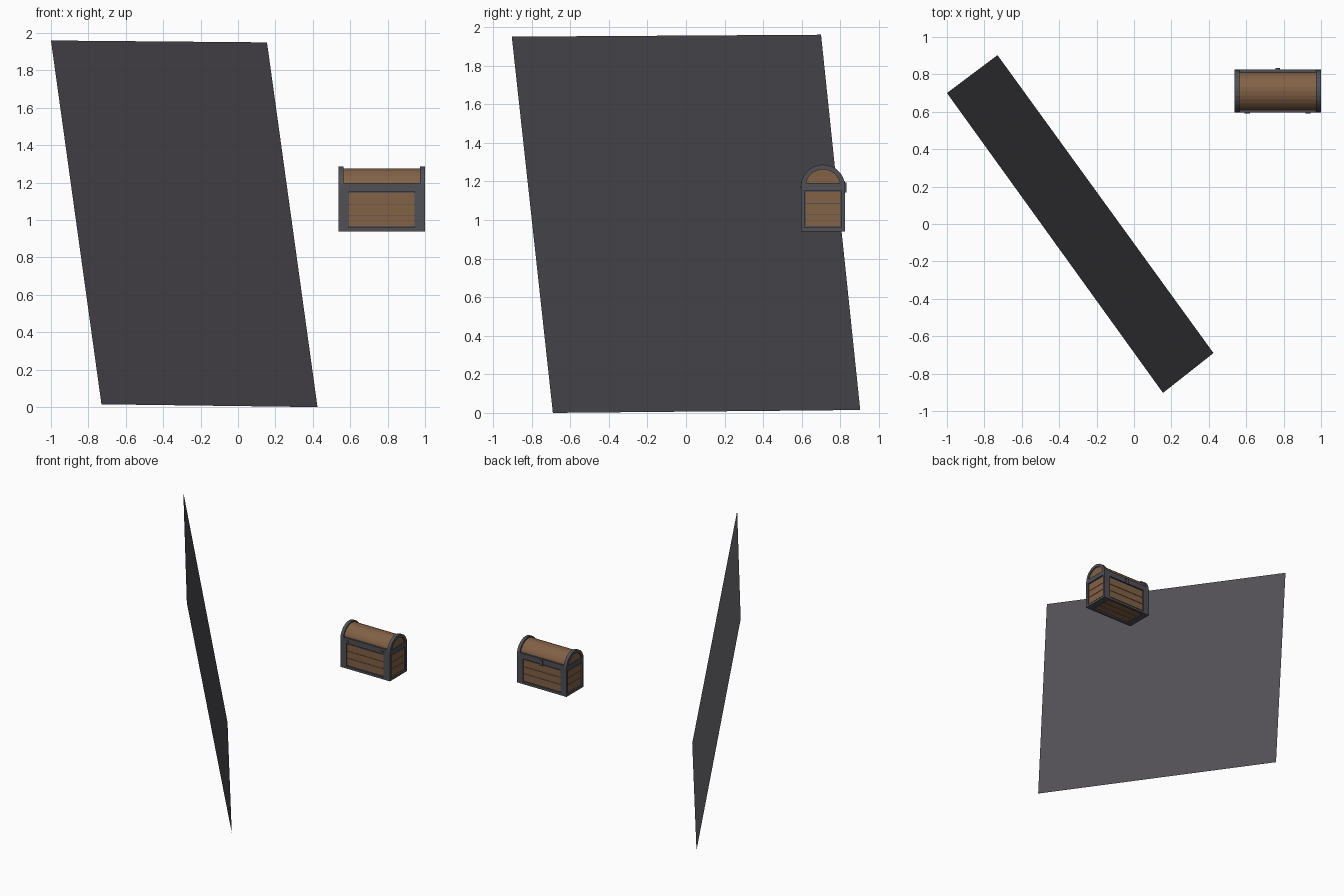
import bpy, bmesh, math
from mathutils import Vector

if "Cube" in bpy.data.objects:
    bpy.data.objects.remove(bpy.data.objects["Cube"])


def srgb(*c):
    return tuple(((v / 255 + 0.055) / 1.055) ** 2.4 for v in c) + (1,)


def material(name, *c):
    m = bpy.data.materials.new(name)
    m.diffuse_color = srgb(*c)
    m.use_nodes = True
    m.node_tree.nodes["Principled BSDF"].inputs["Base Color"].default_value = m.diffuse_color
    return m


METAL = material("dark metal", 80, 80, 86)
WOOD = material("brown wood", 130, 97, 70)
SLATE = material("slate grey", 82, 80, 86)

X0, X1, CY, R = 0.537, 1.0, 0.71, 0.115      # chest ends, centre line, half depth
CX, Z0, ZL = (X0 + X1) / 2, 0.94, 1.172      # chest middle, base, lid line
DEPTH, GAP = 0.008, 0.003                    # panel recess, plank gap


def finish(name, bm, *mats):
    bmesh.ops.recalc_face_normals(bm, faces=bm.faces)
    me = bpy.data.meshes.new(name)
    bm.to_mesh(me)
    bm.free()
    ob = bpy.data.objects.new(name, me)
    bpy.context.collection.objects.link(ob)
    for m in mats:
        me.materials.append(m)
    return ob


def add_box(bm, lo, hi):
    vs = bmesh.ops.create_cube(bm, size=1)["verts"]
    for v in vs:
        v.co = Vector([l + (c + 0.5) * (h - l) for l, h, c in zip(lo, hi, v.co)])


def box(name, lo, hi, mat):
    bm = bmesh.new()
    add_box(bm, lo, hi)
    return finish(name, bm, mat)


def extrude_x(bm, faces, dx):
    geo = bmesh.ops.extrude_face_region(bm, geom=faces)["geom"]
    bmesh.ops.translate(bm, vec=(dx, 0, 0), verts=[g for g in geo if isinstance(g, bmesh.types.BMVert)])


# Large leaning flat panel
bm = bmesh.new()
bm.faces.new([bm.verts.new(p) for p in
              ((-1, 0.70, 1.96), (-0.73, 0.903, 0.015), (0.425, -0.69, 0), (0.155, -0.903, 1.95))])
panel = bpy.data.meshes.new("leaning_panel")
bm.to_mesh(panel)
bm.free()
panel.materials.append(SLATE)
bpy.context.collection.objects.link(bpy.data.objects.new("leaning_panel", panel))

# Chest frame: a box with a recess in every side but the top
bm = bmesh.new()
add_box(bm, (X0, CY - R, Z0), (X1, CY + R, ZL))
bm.normal_update()
for f in [f for f in bm.faces if f.normal.z < 0.5]:
    n = f.normal.copy()
    bmesh.ops.inset_individual(bm, faces=[f], thickness=0.028)
    if abs(n.x) < 0.5:                       # wider posts on the long sides
        for v in f.verts:
            v.co.x = CX + math.copysign(0.174, v.co.x - CX)
    rim = bmesh.ops.extrude_face_region(bm, geom=[f])["geom"]
    bmesh.ops.translate(bm, vec=-n * DEPTH * 1.5, verts=[g for g in rim if isinstance(g, bmesh.types.BMVert)])
    bmesh.ops.delete(bm, geom=[f], context="FACES_ONLY")
finish("chest_frame", bm, METAL)

# Planks laid in the recesses, three to a panel
bm = bmesh.new()
za, zb, ya, yb, xa, xb = Z0 + 0.028, ZL - 0.028, CY - R + 0.028, CY + R - 0.028, CX - 0.174, CX + 0.174
for i in range(3):
    lo, hi = i / 3, (i + 1) / 3
    g0, g1 = GAP / 2 * (i > 0), -GAP / 2 * (i < 2)
    z, zt = za + (zb - za) * lo + g0, za + (zb - za) * hi + g1
    y, yt = ya + (yb - ya) * lo + g0, ya + (yb - ya) * hi + g1
    for s in (-1, 1):
        a, b = sorted((CY + s * (R - DEPTH), CY + s * (R - 2 * DEPTH)))
        add_box(bm, (xa, a, z), (xb, b, zt))
        a, b = sorted((CX + s * (X1 - CX - DEPTH), CX + s * (X1 - CX - 2 * DEPTH)))
        add_box(bm, (a, ya, z), (b, yb, zt))
    add_box(bm, (xa, y, Z0 + DEPTH), (xb, yt, Z0 + 2 * DEPTH))
finish("chest_planks", bm, WOOD)

# Curved wooden lid
N = 14
bm = bmesh.new()
arc = [bm.verts.new((X0 + DEPTH, CY + 0.104 * math.cos(math.pi * i / N),
                     ZL + 0.104 * math.sin(math.pi * i / N))) for i in range(N + 1)]
extrude_x(bm, [bm.faces.new(arc)], X1 - X0 - 2 * DEPTH)
finish("lid_planks", bm, WOOD)

# Arched metal band at each end of the lid
a0 = math.asin(0.02 / 0.09)
for name, x in (("lid_band_left", X0), ("lid_band_right", X1 - 0.027)):
    bm = bmesh.new()
    outer, inner = [], []
    for i in range(N + 1):
        t, u = math.pi * i / N, a0 + (math.pi - 2 * a0) * i / N
        outer.append(bm.verts.new((x, CY + R * math.cos(t), ZL + R * math.sin(t))))
        inner.append(bm.verts.new((x, CY + 0.09 * math.cos(u), ZL + 0.09 * math.sin(u))))
    ring = [bm.faces.new((outer[i], outer[i + 1], inner[i + 1], inner[i])) for i in range(N)]
    ring.append(bm.faces.new((outer[N], outer[0], inner[0], inner[N])))
    extrude_x(bm, ring, 0.027)
    finish(name, bm, METAL)

# Metal rims along the lid, latch at the back, hinges at the front
for side, s in (("front", -1), ("back", 1)):
    a, b = sorted((CY + s * R, CY + s * (R - 0.02)))
    box("lid_rim_" + side, (X0 + 0.027, a, ZL), (X1 - 0.027, b, ZL + 0.026), METAL)
box("latch", (CX - 0.013, CY + R, 1.143), (CX + 0.013, CY + R + 0.008, 1.195), METAL)
for side, x in (("left", 0.605), ("right", 0.93)):
    box("hinge_" + side, (x - 0.014, CY - R - 0.004, ZL - 0.005), (x + 0.014, CY - R, ZL + 0.005), METAL)
